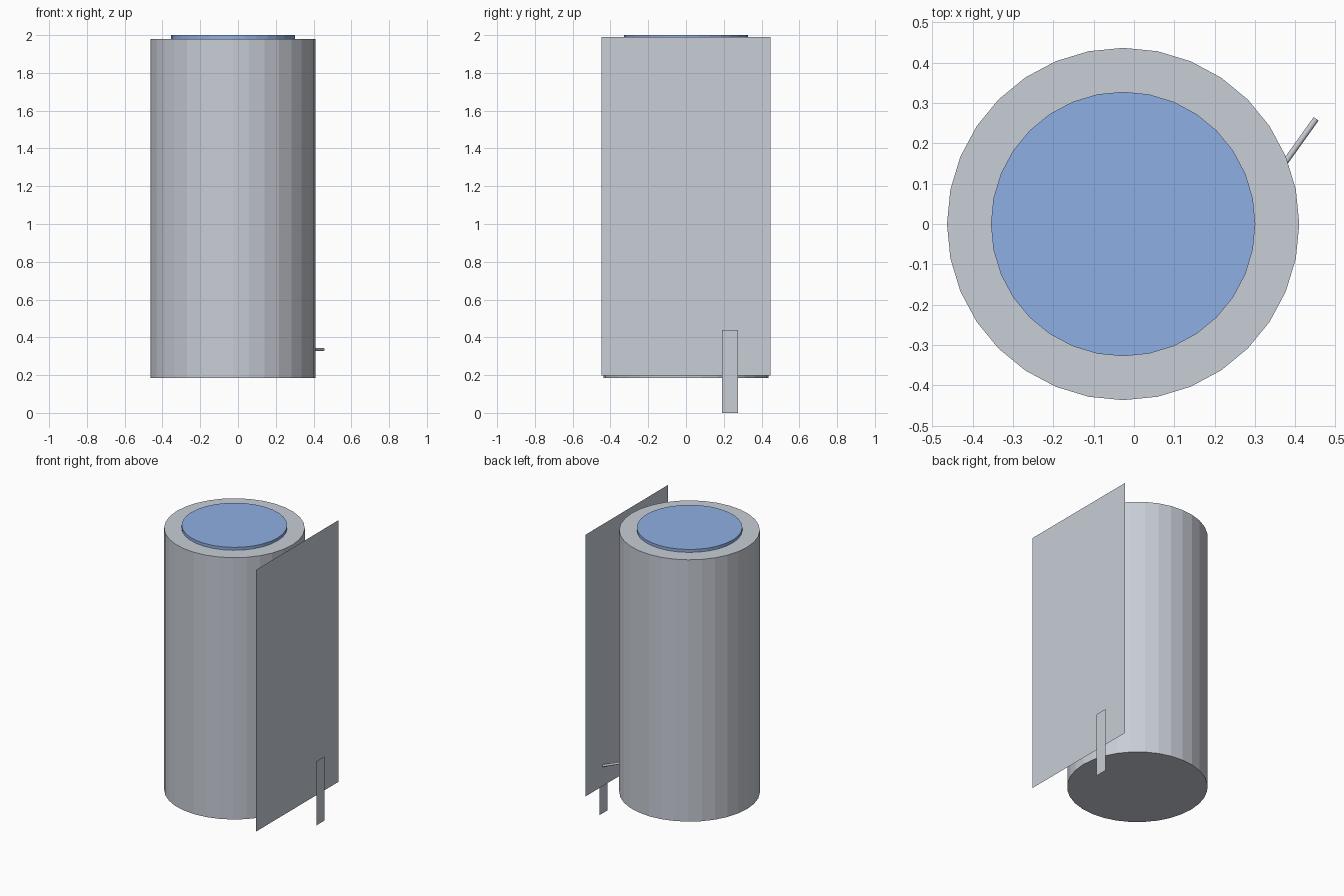
import bpy
from mathutils import Vector

if "Cube" in bpy.data.objects:
    bpy.data.objects.remove(bpy.data.objects["Cube"])


def material(name, rgb):
    m = bpy.data.materials.new(name)
    m.diffuse_color = (*rgb, 1.0)
    m.use_nodes = True
    m.node_tree.nodes["Principled BSDF"].inputs["Base Color"].default_value = m.diffuse_color
    return m


GREY = material("light_grey", (0.58, 0.61, 0.67))
BLUE = material("soft_blue", (0.27, 0.43, 0.76))


def rod(name, start, end, radius, sides, mat):
    """Closed cylinder running from start to end."""
    a, b = Vector(start), Vector(end)
    axis = b - a
    bpy.ops.mesh.primitive_cylinder_add(
        vertices=sides, radius=radius, depth=axis.length, location=(a + b) / 2,
        rotation=axis.to_track_quat('Z', 'Y').to_euler())
    ob = bpy.context.object
    ob.name = name
    ob.data.materials.append(mat)
    return ob


def side_sheet(name, x, y0, y1, z0, z1, mat):
    """Single flat sheet facing +x."""
    me = bpy.data.meshes.new(name)
    me.from_pydata([(x, y0, z0), (x, y1, z0), (x, y1, z1), (x, y0, z1)],
                   [], [(0, 1, 2, 3)])
    me.materials.append(mat)
    ob = bpy.data.objects.new(name, me)
    bpy.context.collection.objects.link(ob)
    return ob


CX = -0.027

# Main drum and the raised blue disc on its top
rod("drum_body", (CX, 0, 0.185), (CX, 0, 1.98), 0.437, 32, GREY)
rod("top_disc", (CX, 0, 1.975), (CX, 0, 2.0), 0.328, 32, BLUE)

# Thin panel beside the drum, with the tab held outside it
side_sheet("side_panel", 0.45, -0.447, 0.447, 0.197, 1.991, GREY)
side_sheet("hanging_tab", 0.463, 0.19, 0.276, 0.0, 0.44, GREY)

# Small slanted pin joining drum, panel and tab
rod("tab_pin", (0.367, 0.142, 0.336), (0.452, 0.261, 0.336), 0.0075, 12, GREY)
